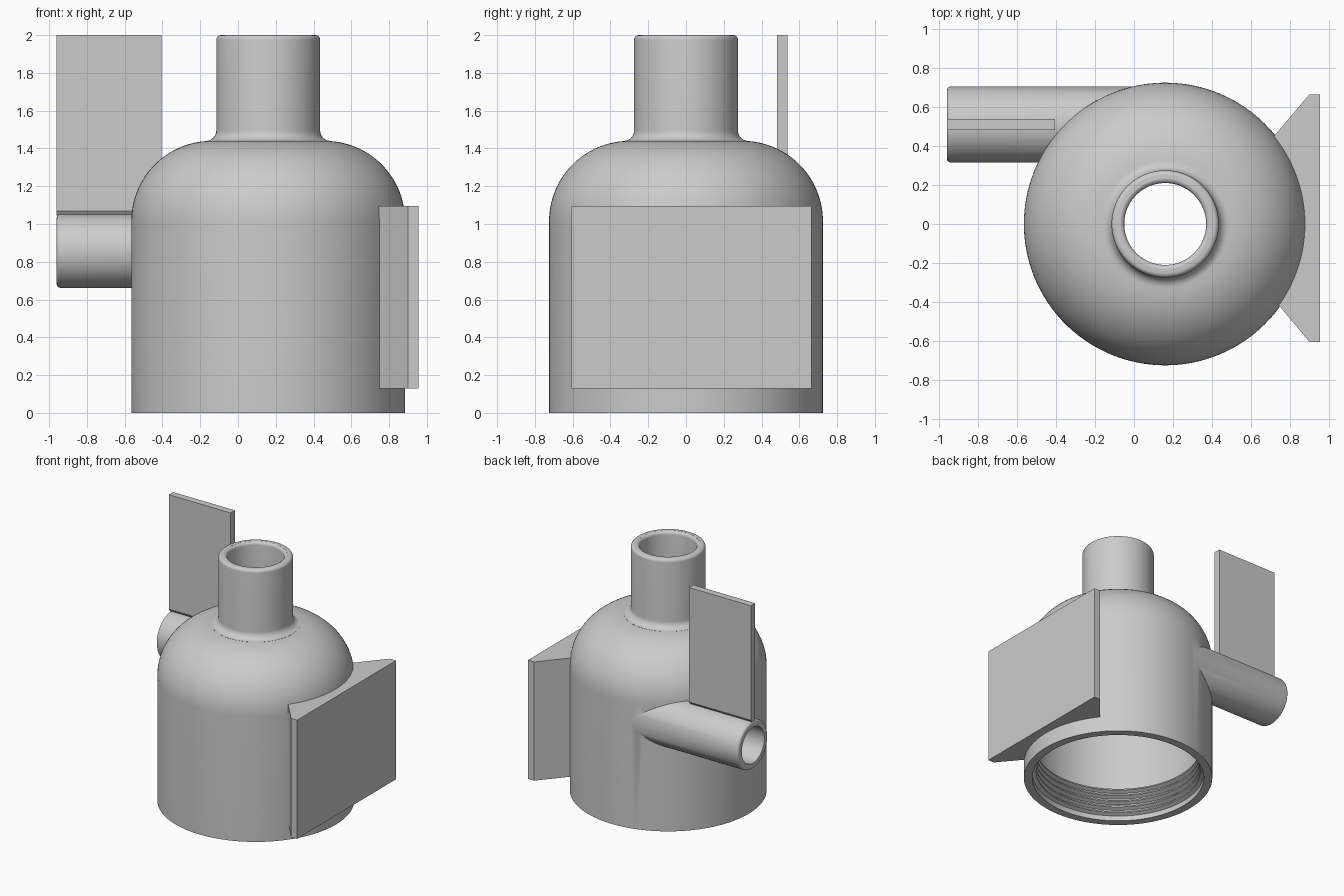
import bpy, bmesh, math
from mathutils import Matrix, Vector

if "Cube" in bpy.data.objects:
    bpy.data.objects.remove(bpy.data.objects["Cube"], do_unlink=True)

AXIS_X = 0.16          # centre line of the vessel
PIPE_Y, PIPE_Z = 0.51, 0.857
SEGMENTS = 128

grey = bpy.data.materials.new("plain_grey")
grey.use_nodes = True
colour = (0.6, 0.6, 0.6, 1)
grey.diffuse_color = colour
grey.node_tree.nodes["Principled BSDF"].inputs["Base Color"].default_value = colour


def make_object(name, bm):
    bmesh.ops.recalc_face_normals(bm, faces=bm.faces)
    mesh = bpy.data.meshes.new(name)
    bm.to_mesh(mesh)
    bm.free()
    mesh.materials.append(grey)
    obj = bpy.data.objects.new(name, mesh)
    bpy.context.collection.objects.link(obj)
    return obj


def arc(cx, cz, r, start, end, steps):
    """Points on a circular arc, angles in degrees."""
    angles = [math.radians(start + (end - start) * i / steps) for i in range(steps + 1)]
    return [(cx + r * math.cos(a), cz + r * math.sin(a)) for a in angles]


def lathe(name, profile, matrix, segments=SEGMENTS):
    """Closed solid from a (radius, height) profile, capped at both ends."""
    bm = bmesh.new()
    rings = []
    for r, z in profile:
        rings.append([bm.verts.new((r * math.cos(t), r * math.sin(t), z))
                      for t in (2 * math.pi * i / segments for i in range(segments))])
    for low, high in zip(rings, rings[1:]):
        for i in range(segments):
            j = (i + 1) % segments
            bm.faces.new((low[i], low[j], high[j], high[i]))
    bm.faces.new(rings[0])
    bm.faces.new(rings[-1])
    bm.transform(matrix)
    return make_object(name, bm)


def prism(name, outline, depth, matrix):
    """Extrude a 2D outline along local z."""
    bm = bmesh.new()
    face = bm.faces.new([bm.verts.new((a, b, 0)) for a, b in outline])
    top = bmesh.ops.extrude_face_region(bm, geom=[face])["geom"]
    bmesh.ops.translate(bm, vec=(0, 0, depth),
                        verts=[v for v in top if isinstance(v, bmesh.types.BMVert)])
    bm.transform(matrix)
    return make_object(name, bm)


def combine(target, tool, operation):
    """Apply a boolean and remove the helper."""
    tool.hide_render = True
    mod = target.modifiers.new("combine", "BOOLEAN")
    mod.operation, mod.solver, mod.object = operation, "EXACT", tool
    bpy.context.view_layer.update()
    result = bpy.data.meshes.new_from_object(
        target.evaluated_get(bpy.context.evaluated_depsgraph_get()))
    target.modifiers.clear()
    target.data = result
    bpy.data.objects.remove(tool, do_unlink=True)


upright = Matrix.Translation((AXIS_X, 0, 0))
along_x = Matrix.Translation((0, PIPE_Y, PIPE_Z)) @ Matrix.Rotation(math.pi / 2, 4, "Y")

# Outer shell: straight wall, dome, fillet and neck with a rounded rim
shell = [(0.725, 0)]
shell += arc(0.30, 1.015, 0.425, 0, 86, 20)
shell += arc(0.33, 1.495, 0.055, 270, 180, 8)
shell += arc(0.25, 1.975, 0.025, 0, 90, 6)
body = lathe("vessel_body", shell, upright)

# Side inlet pipe, entering along the wall
pipe = lathe("inlet_pipe", arc(0.175, -0.94, 0.02, 270, 360, 5) + [(0.195, 0.12)], along_x, 64)
combine(body, pipe, "UNION")

# Cavity with screw ridges at the mouth, inner dome and neck bore
cavity = [(0.66, -0.1), (0.66, 0.03)]
for i in range(5):
    z = 0.03 + i * 0.05
    cavity += [(0.66, z + 0.012), (0.63, z + 0.026), (0.63, z + 0.036), (0.66, z + 0.048)]
cavity += arc(0.30, 1.015, 0.36, 0, 90, 16)
cavity += [(0.21, 1.375)]
cavity += arc(0.235, 1.975, 0.025, 180, 100, 5) + [(0.23, 2.1)]
combine(body, lathe("cavity", cavity, upright), "DIFFERENCE")

# Bore of the inlet pipe
combine(body, lathe("bore", [(0.145, -1.1), (0.145, 0.14)], along_x, 64), "DIFFERENCE")

# Upright flag above the pipe, with a tapered foot
fin = [(-0.01, 1.045), (0.01, 1.045), (0.028, 1.07), (0.028, 2), (-0.028, 2), (-0.028, 1.07)]
stand_up = Matrix(((0, 0, 1, -0.96), (1, 0, 0, PIPE_Y), (0, 1, 0, 0), (0, 0, 0, 1)))
prism("upright_flag", fin, 0.555, stand_up)

# Flat mounting plate on the left, its back following the round wall
plate = [(0.90, -0.605), (0.955, -0.605), (0.955, 0.665), (0.90, 0.665)]
plate += arc(AXIS_X, 0, 0.69, 38.5, -35, 24)
prism("mounting_plate", plate, 0.965, Matrix.Translation((0, 0, 0.13)))

# Smooth curves, sharp edges
bpy.ops.object.select_all(action="DESELECT")
body.select_set(True)
bpy.context.view_layer.objects.active = body
bpy.ops.object.shade_smooth_by_angle(angle=math.radians(30))
